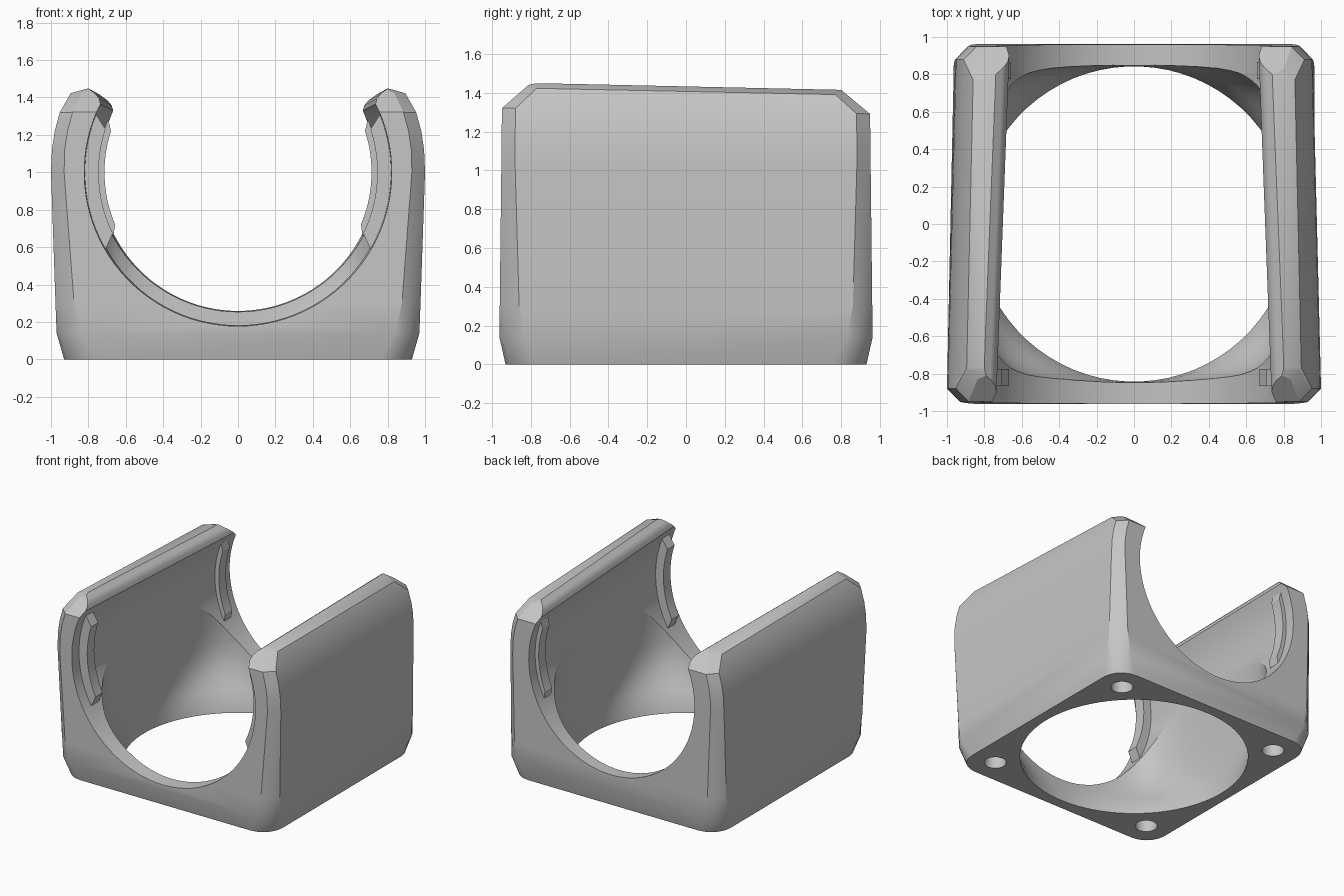
import bpy, bmesh, math

if "Cube" in bpy.data.objects:
    bpy.data.objects.remove(bpy.data.objects["Cube"])

grey = bpy.data.materials.new("plain grey")
grey.diffuse_color = (0.56, 0.56, 0.56, 1)
grey.use_nodes = True
grey.node_tree.nodes["Principled BSDF"].inputs["Base Color"].default_value = grey.diffuse_color


def loft(name, rings):
    """Closed solid through rings that all have the same number of points."""
    bm = bmesh.new()
    rows = [[bm.verts.new(p) for p in ring] for ring in rings]
    n = len(rows[0])
    for a, b in zip(rows, rows[1:]):
        for i in range(n):
            j = (i + 1) % n
            bm.faces.new((a[i], a[j], b[j], b[i]))
    bm.faces.new(rows[0][::-1])
    bm.faces.new(rows[-1])
    bmesh.ops.recalc_face_normals(bm, faces=bm.faces)
    mesh = bpy.data.meshes.new(name)
    bm.to_mesh(mesh)
    bm.free()
    mesh.materials.append(grey)
    obj = bpy.data.objects.new(name, mesh)
    bpy.context.collection.objects.link(obj)
    return obj


def taper(obj):
    """The outside gets a little narrower and lower towards the back."""
    for v in obj.data.vertices:
        x, y, z = v.co
        d = y + 0.88
        v.co.x = x * (1 - 0.025 * d * max(0, min(1, z)))
        v.co.z = z - 0.022 * d * max(0, z - 1) / 0.45


def cut(obj, cutter):
    mod = obj.modifiers.new("cut", 'BOOLEAN')
    mod.operation = 'DIFFERENCE'
    mod.solver = 'EXACT'
    mod.object = cutter
    deps = bpy.context.evaluated_depsgraph_get()
    mesh = bpy.data.meshes.new_from_object(obj.evaluated_get(deps))
    obj.modifiers.clear()
    obj.data = mesh
    bpy.data.objects.remove(cutter)


def shade(obj, angle):
    bpy.ops.object.select_all(action='DESELECT')
    obj.select_set(True)
    bpy.context.view_layer.objects.active = obj
    bpy.ops.object.shade_smooth_by_angle(angle=math.radians(angle))


# Outer block: rectangle with corners going from round (foot) to chamfer (top)
def block_ring(z, hx, hy, c, bulge, steps=5):
    ring = []
    for q, (sx, sy) in enumerate(((1, 1), (-1, 1), (-1, -1), (1, -1))):
        for k in range(steps + 1):
            t = k / steps if q % 2 == 0 else 1 - k / steps
            a = t * math.pi / 2
            u = (1 - t) * (1 - bulge) + math.cos(a) * bulge
            w = t * (1 - bulge) + math.sin(a) * bulge
            ring.append((sx * (hx - c + c * u), sy * (hy - c + c * w), z))
    return ring


body = loft("cradle_body", [block_ring(*r) for r in (
    (0.00, 0.930, 0.930, 0.17, 1.0),
    (0.14, 0.970, 0.962, 0.13, 0.7),
    (0.30, 0.976, 0.960, 0.10, 0.15),
    (1.00, 1.000, 0.952, 0.072, 0.0),
    (1.12, 0.995, 0.951, 0.070, 0.0),
    (1.22, 0.980, 0.950, 0.070, 0.0),
    (1.32, 0.953, 0.948, 0.070, 0.0),
    (1.425, 0.897, 0.830, 0.060, 0.0),
    (1.452, 0.800, 0.800, 0.030, 0.0))])
taper(body)

# Conical bore, wider at the front, open at the top with rounded lips
CZ, R_FRONT, R_BACK = 1.0, 0.822, 0.742


def bore_radius(y):
    return R_FRONT + (R_BACK - R_FRONT) * (y + 0.95) / 1.9


def bore_ring(y):
    s = bore_radius(y) / R_FRONT
    start = math.radians(23.7)
    n = 64
    arc = []
    for k in range(n + 1):
        a = start - k / n * (math.pi + 2 * start)
        arc.append((R_FRONT * math.cos(a), CZ + R_FRONT * math.sin(a)))
    lip = [(0.912, 1.90), (0.912, 1.53), (0.80, 1.447), (0.765, 1.42),
           (0.745, 1.395), (0.737, 1.365)]
    pts = lip + arc + [(-x, z) for x, z in reversed(lip)]
    return [(x * s, y, CZ + (z - CZ) * s) for x, z in pts]


cut(body, loft("bore_cutter", [bore_ring(y) for y in (-1.1, 1.1)]))


# Vertical duct: round at the base, blending to a squarish section higher up
def duct_ring(z, n=72):
    s = max(0, min(1, z / 0.5))
    e = 2 + 2.2 * s * s * (3 - 2 * s)
    hx = 0.845 - 0.075 * max(0, z) ** 2
    hy = 0.843 + 0.012 * s
    lean = 0.051 * max(0, min(1, z))
    ring = []
    for k in range(n):
        a = 2 * math.pi * (k + 0.5) / n
        c, d = math.cos(a), math.sin(a)
        y = math.copysign(abs(d) ** (2 / e), d) * hy
        ring.append((math.copysign(abs(c) ** (2 / e), c) * hx * (1 - lean * y), y, z))
    return ring


cut(body, loft("duct_cutter", [duct_ring(z) for z in
    (-0.1, 0, 0.08, 0.16, 0.24, 0.32, 0.4, 0.5, 0.62, 0.74, 0.86, 1.0, 1.13, 1.25)]))

# Screw holes in the four foot corners
for sx in (-1, 1):
    for sy in (-1, 1):
        cut(body, loft("screw_cutter", [
            [(sx * 0.73 + 0.082 * math.cos(k * math.pi / 12),
              sy * 0.73 + 0.082 * math.sin(k * math.pi / 12), z) for k in range(24)]
            for z in (-0.1, 0.15)]))
shade(body, 25)

# Curved retaining ridges with sloped ends inside each end of the bore
for sy, end, inner, first in ((-1, "front", 0.745, -30), (1, "back", 0.714, -27)):
    base = bore_radius(sy * 0.82)
    for sx, side in ((-1, "left"), (1, "right")):
        angles = [first] + [first + 4 + (14 - first) * k / 14 for k in range(15)] + [22]
        rings = []
        for k, deg in enumerate(angles):
            a = math.radians(deg)
            r0 = base if k in (0, len(angles) - 1) else inner
            rings.append([(sx * r * math.cos(a), sy * y, CZ + r * math.sin(a))
                          for r, y in ((r0, 0.775), (r0, 0.865),
                                       (base + 0.03, 0.865), (base + 0.03, 0.775))])
        ridge = loft(end + "_" + side + "_ridge", rings)
        shade(ridge, 25)
